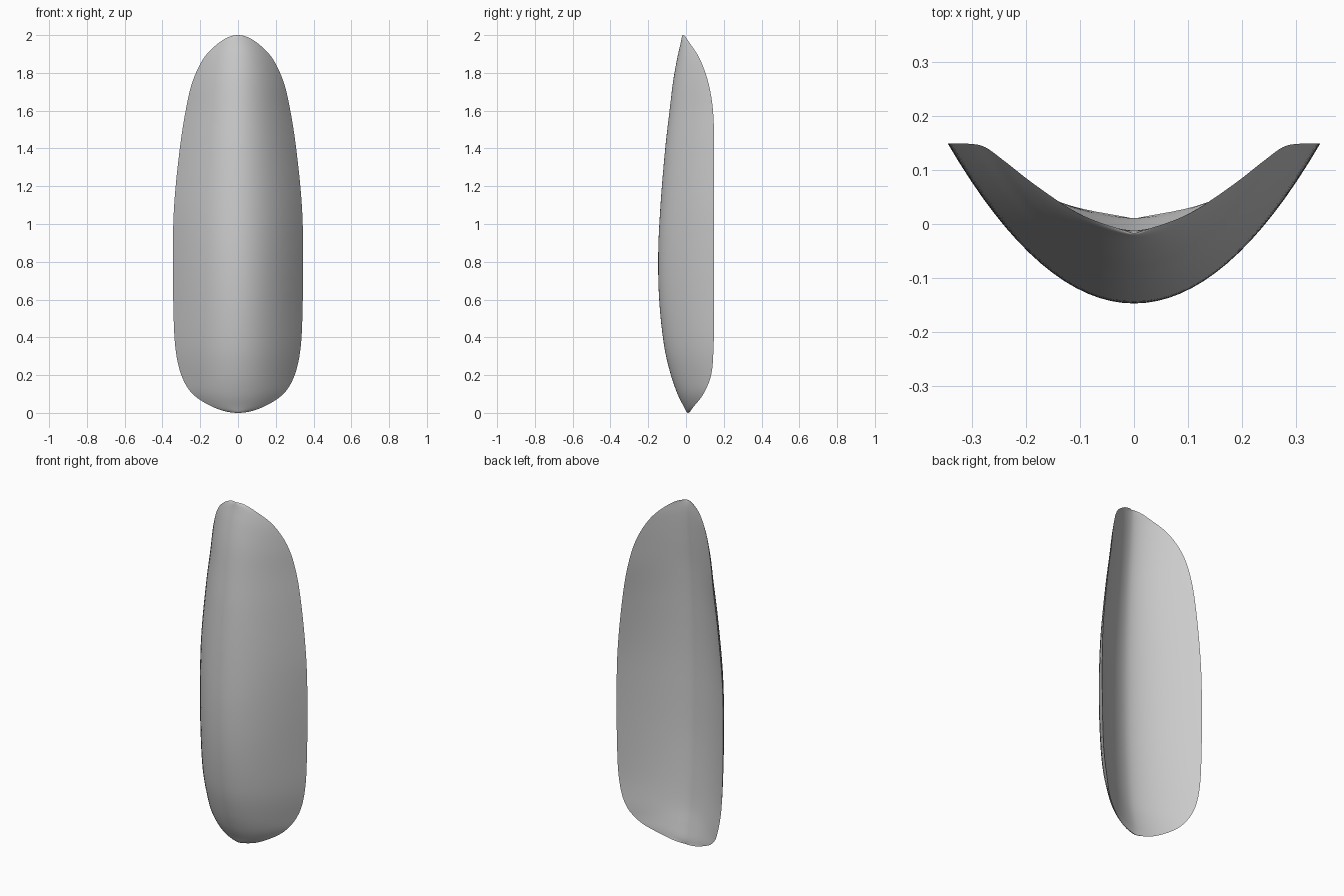
import bpy, bmesh, math

if "Cube" in bpy.data.objects:
    bpy.data.objects.remove(bpy.data.objects["Cube"], do_unlink=True)

ROWS, COLS = 72, 32

# Stations from bottom to top: height, half width, front y, back y, rim y
STATIONS = [
    (0, 0, .01, .01, .01),
    (.03, .13, -.01, .01, .038),
    (.1, .24, -.045, -.005, .092),
    (.2, .3, -.08, -.025, .133),
    (.35, .332, -.115, -.04, .146),
    (.6, .343, -.142, -.055, .149),
    (.85, .345, -.147, -.06, .149),
    (1.1, .338, -.135, -.06, .149),
    (1.4, .308, -.11, -.05, .149),
    (1.6, .277, -.087, -.038, .143),
    (1.75, .242, -.069, -.025, .118),
    (1.88, .18, -.046, -.015, .07),
    (1.96, .1, -.028, -.012, .018),
    (2, 0, -.018, -.018, -.018),
]
# Angle parameter keeps the rounded ends evenly sampled
ANGLES = [math.acos(max(-1, min(1, 1 - s[0]))) for s in STATIONS]


def slope(i, col):
    lo, hi = max(i - 1, 0), min(i + 1, len(STATIONS) - 1)
    return (STATIONS[hi][col] - STATIONS[lo][col]) / (ANGLES[hi] - ANGLES[lo])


def sample(angle, col):
    """Smooth cubic interpolation of one station column."""
    i = 0
    while i < len(ANGLES) - 2 and angle > ANGLES[i + 1]:
        i += 1
    span = ANGLES[i + 1] - ANGLES[i]
    t = (angle - ANGLES[i]) / span
    a, b = STATIONS[i][col], STATIONS[i + 1][col]
    return (a * (1 + 2 * t) * (1 - t) ** 2 + b * t * t * (3 - 2 * t)
            + span * t * (1 - t) * (slope(i, col) * (1 - t) - slope(i + 1, col) * t))


def section(angle):
    """Closed crescent section: outer curve one way, inner curve back."""
    z = 1 - math.cos(angle)
    half, front, back, rim = (sample(angle, c) for c in range(1, 5))
    steps = [-1 + 2 * k / COLS for k in range(COLS + 1)]
    outer = [(half * s, front + (rim - front) * s * s, z) for s in steps]
    inner = [(half * s, back + (rim - back) * abs(s) ** 1.7, z)
             for s in reversed(steps[1:-1])]
    return outer + inner


# Curved panel lofted through the sections
bm = bmesh.new()
rings = [[bm.verts.new(p) for p in section(math.pi * r / ROWS)]
         for r in range(ROWS + 1)]
for low, high in zip(rings, rings[1:]):
    count = len(low)
    for k in range(count):
        n = (k + 1) % count
        bm.faces.new((low[k], low[n], high[n], high[k]))
bmesh.ops.remove_doubles(bm, verts=bm.verts, dist=0.0002)
bmesh.ops.recalc_face_normals(bm, faces=bm.faces)
mesh = bpy.data.meshes.new("curved_panel")
bm.to_mesh(mesh)
bm.free()
panel = bpy.data.objects.new("curved_panel", mesh)
bpy.context.collection.objects.link(panel)

# Plain grey finish
grey = bpy.data.materials.new("plain_grey")
grey.use_nodes = True
color = (.6, .6, .6, 1)
grey.diffuse_color = color
grey.node_tree.nodes["Principled BSDF"].inputs["Base Color"].default_value = color
mesh.materials.append(grey)

# Smooth faces with a crisp rim
bpy.ops.object.select_all(action='DESELECT')
panel.select_set(True)
bpy.context.view_layer.objects.active = panel
bpy.ops.object.shade_smooth_by_angle(angle=math.radians(40))
